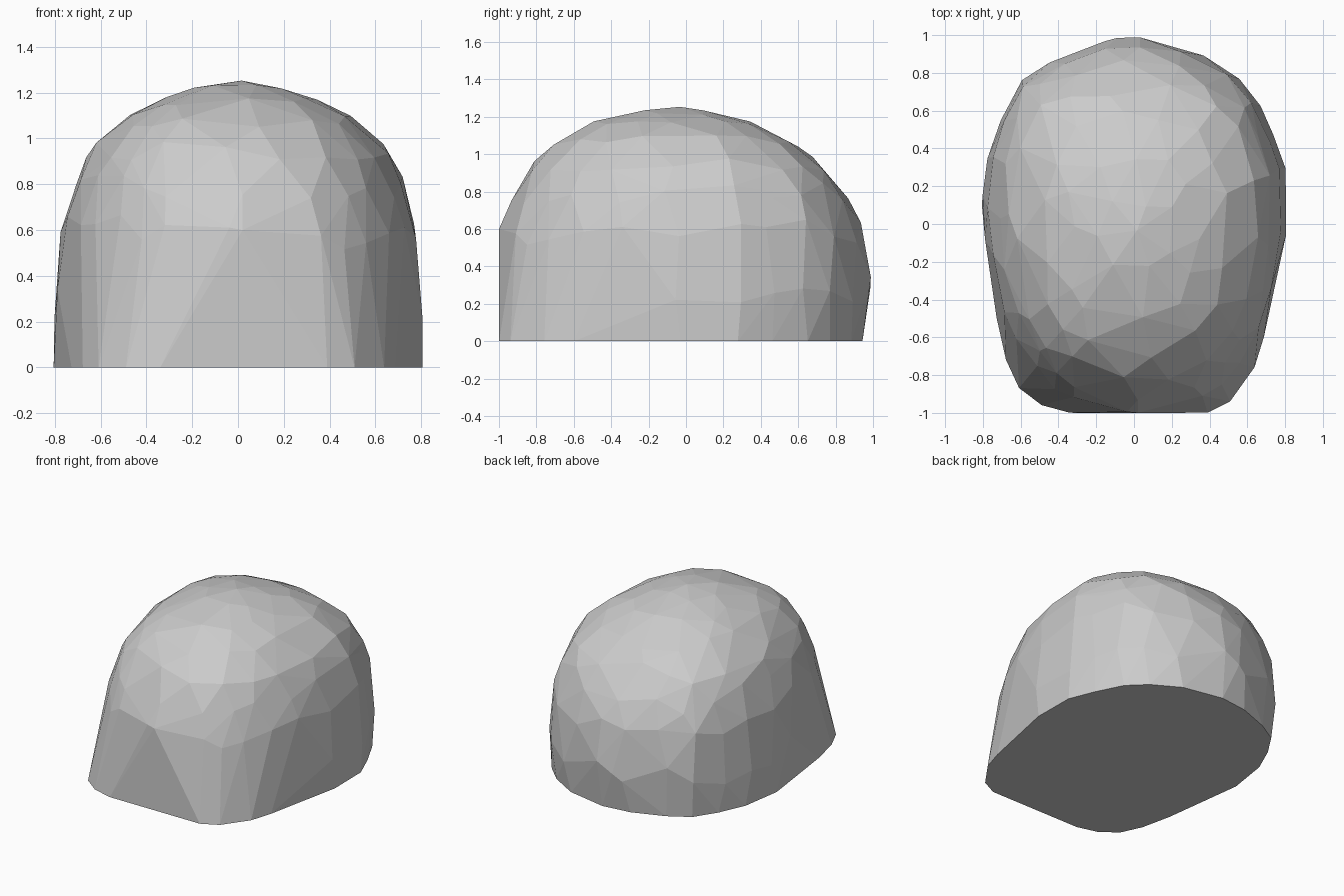
import bpy, bmesh, math, random

if "Cube" in bpy.data.objects:
    bpy.data.objects.remove(bpy.data.objects["Cube"])

random.seed(7)
# Plan outline, counter-clockwise from the front
outline = [(0.02, -1), (0.39, -1), (0.51, -.94), (0.64, -.76), (0.69, -.6), (0.75, -.32),
           (0.81, -.03), (0.81, .28), (0.74, .47), (0.65, .67), (0.53, .8), (0.33, .93),
           (0.02, 1), (-.2, .97), (-.44, .87), (-.59, .77), (-.69, .6), (-.77, .4),
           (-.81, .1), (-.78, -.1), (-.73, -.5), (-.68, -.72), (-.61, -.87), (-.49, -.96), (-.34, -1)]
# Vertical profile: height, scale toward front / sides / back, rounding front / back
profile = [(0, 1, .995, .945, 0, 0), (.28, 1, 1, 1, .4, 0), (.6, 1, .955, .955, .85, -.4),
           (.82, .9, .88, .86, .8, -.6), (.96, .81, .8, .74, .75, -.6), (1.09, .66, .63, .55, .75, -.4),
           (1.17, .5, .43, .38, .8, 0), (1.23, .28, .21, .15, .9, .5), (1.253, .02, .02, .02, 1, 1)]
CY = -.03


def plan_point(u):
    """Point on the outline at parameter u (0..1)."""
    n = len(outline)
    i, f = divmod((u % 1) * n, 1)
    a, b = outline[int(i) % n], outline[(int(i) + 1) % n]
    return a[0] + (b[0] - a[0]) * f, a[1] + (b[1] - a[1]) * f


def surface_point(u, t):
    """Point on the shell: u around, t up the profile."""
    i = min(int(t), len(profile) - 2)
    z, front, side, back, pf, pb = (a + (b - a) * (t - i) for a, b in zip(profile[i], profile[i + 1]))
    x, y = plan_point(u)
    dy = y - CY
    w = dy * dy / (dy * dy + x * x * 1.5)
    s = (front if dy < 0 else back) * w + side * (1 - w)
    r = math.hypot(x / .81, dy / (.97 if dy < 0 else 1.03))
    s *= r ** -(pf if dy < 0 else pb)
    return x * s, CY + dy * s, z


# Faceted shell: hull around scattered surface points
bm = bmesh.new()
for t, n in ((0, 25), (1, 25), (2, 25), (2.9, 22), (3.9, 19), (4.9, 16), (5.9, 12), (6.9, 7), (8, 1)):
    shift = random.random() / n if t > 2 else 0
    for i in range(n):
        low = t == 0 or t == 8
        if t == 1 and (i < 6 or i > 19):      # long front facets run down to the base
            continue
        u = i / n + shift + (0 if low else random.uniform(-.25, .25) / n)
        bm.verts.new(surface_point(u, t + (0 if low else random.uniform(-.3, .3))))
for u in (0, .5):                             # keep the front and back extents
    bm.verts.new(surface_point(u, 2 if u == 0 else 1))
bmesh.ops.convex_hull(bm, input=bm.verts[:])
bmesh.ops.delete(bm, geom=[v for v in bm.verts if not v.link_faces], context='VERTS')
bmesh.ops.dissolve_limit(bm, angle_limit=math.radians(2), verts=bm.verts[:], edges=bm.edges[:])
bmesh.ops.recalc_face_normals(bm, faces=bm.faces[:])
mesh = bpy.data.meshes.new("boulder")
bm.to_mesh(mesh)
bm.free()
boulder = bpy.data.objects.new("boulder", mesh)
bpy.context.collection.objects.link(boulder)
